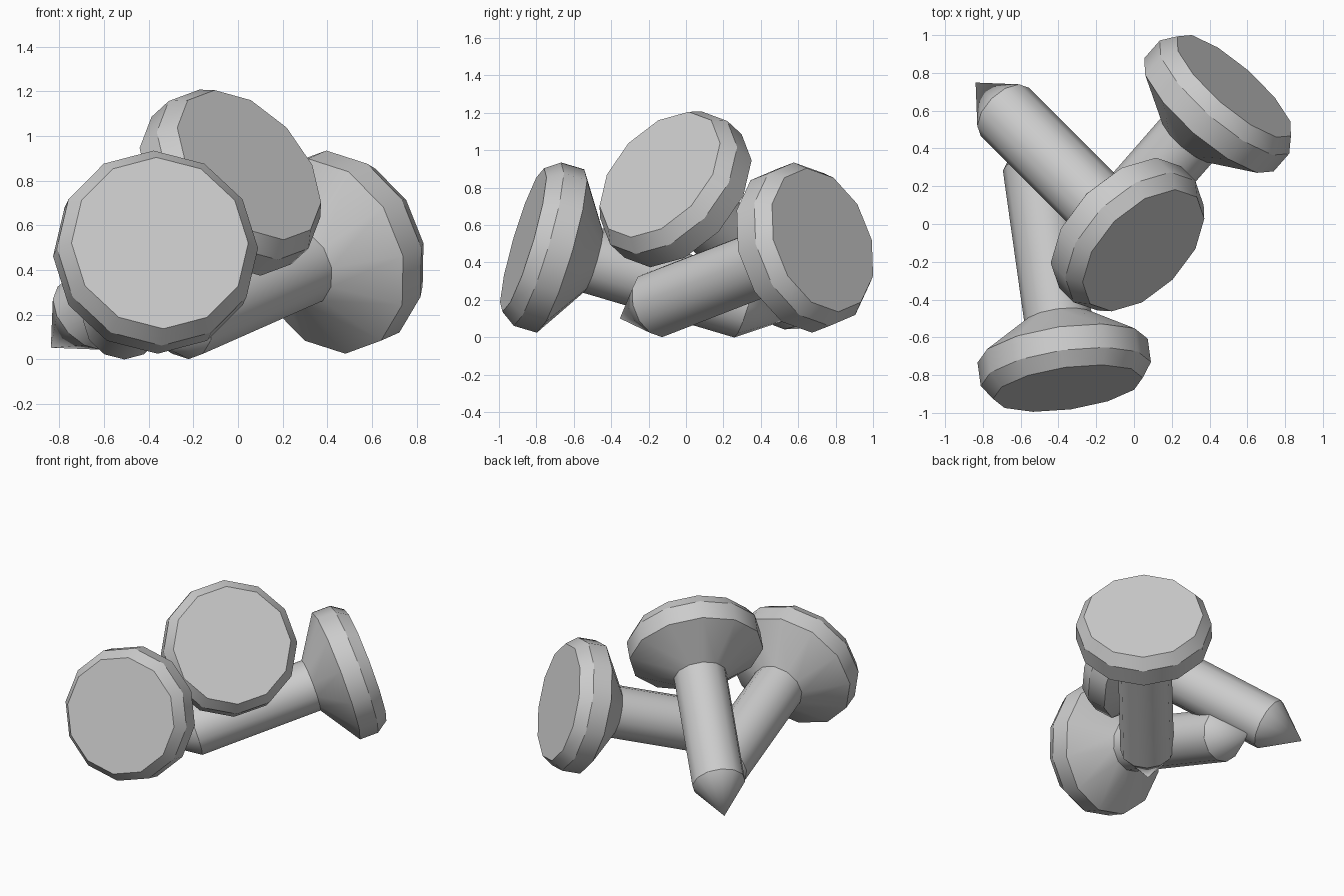
import bpy
import bmesh
import math
from mathutils import Vector

cube = bpy.data.objects.get("Cube")
if cube:
    bpy.data.objects.remove(cube, do_unlink=True)

# Single plain metal colour
GREY = (0.6, 0.6, 0.6, 1)
metal = bpy.data.materials.new("grey_metal")
metal.use_nodes = True
metal.diffuse_color = GREY
metal.node_tree.nodes["Principled BSDF"].inputs["Base Color"].default_value = GREY

SIDES = 12
LENGTH = 1.5
# (radius, distance from the head face): chamfer, rim, flare, shaft
PROFILE = [(0.40, 0), (0.455, 0.08), (0.455, 0.21), (0.18, 0.39), (0.18, 1.24)]


def make_rivet(name, face_centre, tip):
    """Lathe the profile, close the head, point the end, then aim it."""
    bm = bmesh.new()
    rings = []
    for radius, depth in PROFILE:
        ring = []
        for i in range(SIDES):
            a = math.tau * i / SIDES
            ring.append(bm.verts.new((radius * math.cos(a), radius * math.sin(a), -depth)))
        rings.append(ring)
    point = bm.verts.new((0, 0, -LENGTH))
    bm.faces.new(rings[0])
    for i in range(SIDES):
        j = (i + 1) % SIDES
        for upper, lower in zip(rings, rings[1:]):
            bm.faces.new((upper[i], lower[i], lower[j], upper[j]))
        bm.faces.new((rings[-1][i], point, rings[-1][j]))
    bmesh.ops.recalc_face_normals(bm, faces=bm.faces)
    mesh = bpy.data.meshes.new(name)
    bm.to_mesh(mesh)
    bm.free()
    mesh.materials.append(metal)

    obj = bpy.data.objects.new(name, mesh)
    bpy.context.collection.objects.link(obj)
    axis = Vector(face_centre) - Vector(tip)
    obj.rotation_euler = axis.to_track_quat('Z', 'Y').to_euler()
    obj.location = face_centre

    # Round sides stay smooth, profile edges stay sharp
    bpy.ops.object.select_all(action='DESELECT')
    obj.select_set(True)
    bpy.context.view_layer.objects.active = obj
    bpy.ops.object.shade_smooth_by_angle(angle=math.radians(32))


# Two rivets lie on the ground, the third leans across them
make_rivet("front_rivet", (-0.35, -0.87, 0.52), (-0.55, 0.55, 0.10))
make_rivet("back_rivet", (0.53, 0.73, 0.52), (-0.42, -0.355, 0.10))
make_rivet("leaning_rivet", (0.05, -0.14, 0.87), (-0.84, 0.75, 0.05))
